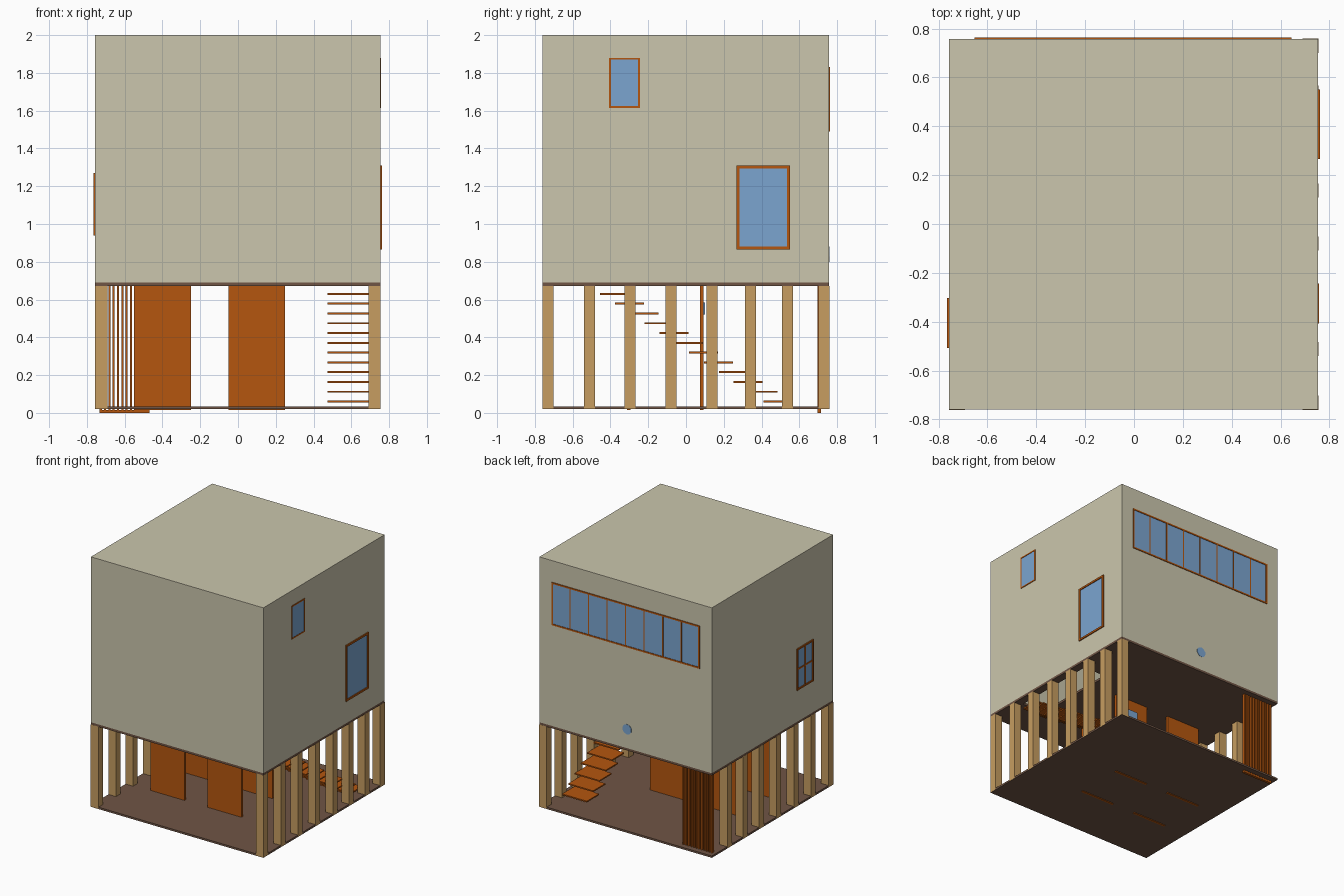
import bpy, bmesh, math
from mathutils import Matrix

if "Cube" in bpy.data.objects:
    bpy.data.objects.remove(bpy.data.objects["Cube"])


def material(name, hex_code):
    rgb = [int(hex_code[i:i + 2], 16) / 255 for i in (0, 2, 4)]
    lin = [c / 12.92 if c <= 0.04045 else ((c + 0.055) / 1.055) ** 2.4 for c in rgb]
    m = bpy.data.materials.new(name)
    m.diffuse_color = (*lin, 1)
    m.use_nodes = True
    m.node_tree.nodes["Principled BSDF"].inputs["Base Color"].default_value = m.diffuse_color
    return m


PLASTER = material("beige plaster", "CBC6AD")
SLAB = material("brown slab", "705545")
WOOD = material("light wood", "C79D61")
ORANGE = material("orange timber", "B5560F")
GLASS = material("blue glass", "7BA5D0")


def finish(bm, name, mat):
    me = bpy.data.meshes.new(name)
    bm.to_mesh(me)
    bm.free()
    me.materials.append(mat)
    ob = bpy.data.objects.new(name, me)
    bpy.context.collection.objects.link(ob)
    return ob


def add_box(bm, x0, x1, y0, y1, z0, z1):
    m = Matrix.Translation(((x0 + x1) / 2, (y0 + y1) / 2, (z0 + z1) / 2))
    m = m @ Matrix.Diagonal((abs(x1 - x0), abs(y1 - y0), abs(z1 - z0), 1))
    return bmesh.ops.create_cube(bm, size=1, matrix=m)["verts"]


def boxes(name, mat, *items):
    bm = bmesh.new()
    for b in items:
        add_box(bm, *b)
    return finish(bm, name, mat)


X0, X1, Y0, Y1 = -0.757, 0.754, -0.76, 0.758

# Upper storey: hollow shell, open underneath
bm = bmesh.new()
add_box(bm, X0, X1, Y0, Y1, 0.69, 2.0)
bm.normal_update()
bmesh.ops.delete(bm, geom=[f for f in bm.faces if f.normal.z < -0.5], context="FACES")
shell = finish(bm, "upper_storey", PLASTER)
sol = shell.modifiers.new("wall thickness", "SOLIDIFY")
sol.thickness = 0.03

# Ground slab, and upper floor slab with an opening above the stairs
boxes("ground_slab", SLAB, (X0, X1, Y0, Y1, 0.02, 0.035))
HX0, HX1, HY0, HY1 = 0.485, 0.69, -0.46, 0.25
boxes("upper_slab", SLAB,
      (X0, HX0, Y0, Y1, 0.672, 0.69), (HX1, X1, Y0, Y1, 0.672, 0.69),
      (HX0, HX1, Y0, HY0, 0.672, 0.69), (HX0, HX1, HY1, Y1, 0.672, 0.69))

# Column rows; the left row stops short of the back corner
COLS = [-0.7315, -0.512, -0.297, -0.08, 0.137, 0.341, 0.537, 0.7295]
H = 0.029
boxes("right_columns", WOOD,
      *[(0.69, X1 + 0.001, y - H, y + H, 0.021, 0.673) for y in COLS])
boxes("left_columns", WOOD,
      *[(X0 - 0.001, -0.691, y - H, y + H, 0.021, 0.673) for y in COLS[:-1]])

# Four partition panels
for row, y in (("front", -0.303), ("back", 0.084)):
    for side, x in (("left", -0.55), ("right", -0.05)):
        boxes(f"{row}_{side}_panel", ORANGE, (x, x + 0.3, y - 0.009, y + 0.009, 0.015, 0.673))
boxes("panel_window", GLASS, (0.05, 0.145, 0.093, 0.101, 0.52, 0.585))

# Folded slat screen at the back left corner, on its track
SLATS = 12
boxes("slat_screen", ORANGE,
      *[(-0.732 + 0.0228 * i, -0.721 + 0.0228 * i, 0.696, 0.716, 0.004, 0.673)
        for i in range(SLATS)])
boxes("slat_track", ORANGE, (-0.732, -0.468, 0.696, 0.716, 0.0, 0.014))

# Floating stair treads rising towards the front
RISE = (0.63 - 0.06) / 11
boxes("stair_treads", ORANGE,
      *[(0.475, 0.692, -0.455 + 0.0786 * i, -0.302 + 0.0786 * i,
         0.625 - RISE * i, 0.635 - RISE * i) for i in range(12)])


def window(name, wall, a0, a1, z0, z1, frame, depth, cols=1, rows=1, bar=0.008):
    """Glass plate, frame and bars on a wall: 'right', 'left' or 'back'."""
    def place(u0, u1, w0, w1, d):
        if wall == "right":
            return (X1 - 0.005, X1 + d, u0, u1, w0, w1)
        if wall == "left":
            return (X0 - d, X0 + 0.005, u0, u1, w0, w1)
        return (u0, u1, Y1 - 0.005, Y1 + d, w0, w1)

    boxes(name + "_glass", GLASS, place(a0 + 0.002, a1 - 0.002, z0 + 0.002, z1 - 0.002, 0.0015))
    bars = [place(a0, a0 + frame, z0, z1, depth), place(a1 - frame, a1, z0, z1, depth),
            place(a0 + frame, a1 - frame, z0, z0 + frame, depth),
            place(a0 + frame, a1 - frame, z1 - frame, z1, depth)]
    for i in range(1, cols):
        c = a0 + (a1 - a0) * i / cols
        bars.append(place(c - bar / 2, c + bar / 2, z0 + frame, z1 - frame, depth * 0.8))
    for i in range(1, rows):
        c = z0 + (z1 - z0) * i / rows
        bars.append(place(a0 + frame, a1 - frame, c - bar / 2, c + bar / 2, depth * 0.7))
    boxes(name + "_frame", ORANGE, *bars)


window("small_right_window", "right", -0.408, -0.243, 1.615, 1.88, 0.010, 0.004)
window("large_right_window", "right", 0.267, 0.55, 0.865, 1.31, 0.015, 0.008)
window("ribbon_window", "back", -0.653, 0.645, 1.49, 1.83, 0.012, 0.005, cols=8)
window("left_window", "left", -0.507, -0.302, 0.94, 1.27, 0.013, 0.008, cols=2, rows=2, bar=0.012)

# Small round window low on the back wall
bm = bmesh.new()
bmesh.ops.create_cone(bm, cap_ends=True, segments=10, radius1=0.04, radius2=0.04, depth=0.008,
                      matrix=Matrix.Translation((-0.015, Y1 - 0.001, 0.84))
                      @ Matrix.Rotation(math.pi / 2, 4, "X"))
finish(bm, "round_back_window", GLASS)
